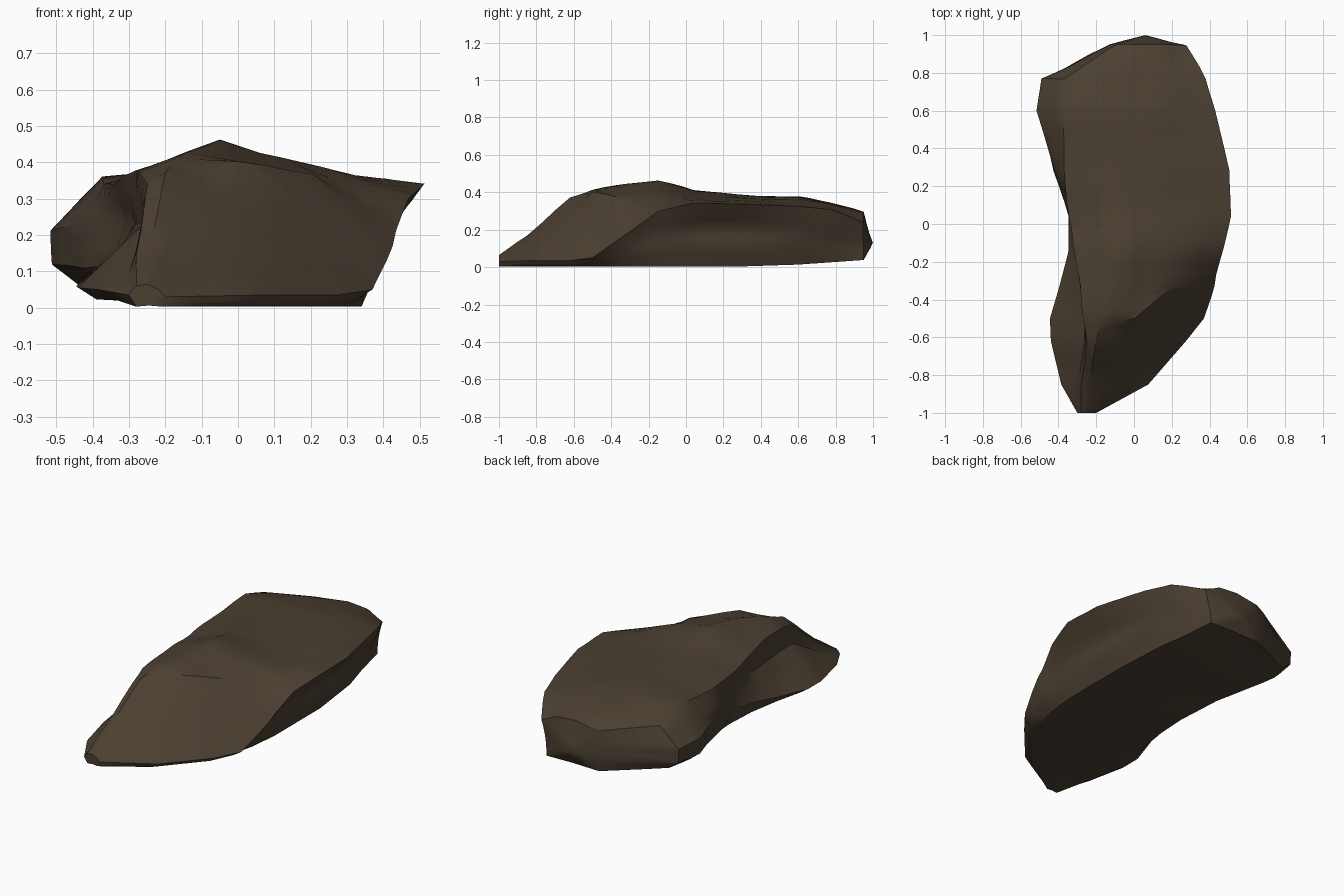
import bpy, bmesh, math
from mathutils import Vector, noise

if "Cube" in bpy.data.objects:
    bpy.data.objects.remove(bpy.data.objects["Cube"])

# Cross-sections front to back: y, base left x, then (x, z) of left bulge,
# left shoulder, crown, plateau edge, right rim, and finally base right x
SECTIONS = [
    (-1.00, -.28, -.30, .035, -.28, .06, -.25, .065, -.22, .05, -.20, .03, -.21),
    (-.85, -.34, -.385, .05, -.28, .15, -.24, .17, -.12, .125, .075, .035, .05),
    (-.62, -.39, -.44, .055, -.25, .34, -.20, .375, .02, .26, .275, .035, .25),
    (-.50, -.39, -.445, .06, -.27, .37, -.17, .41, .00, .40, .37, .05, .31),
    (-.33, -.35, -.395, .07, -.28, .375, -.09, .44, .21, .372, .43, .17, .35),
    (-.15, -.32, -.35, .09, -.31, .36, -.05, .462, .12, .42, .47, .30, .37),
    (.04, -.31, -.345, .12, -.345, .34, -.10, .41, .20, .37, .51, .34, .37),
    (.28, -.36, -.42, .11, -.37, .34, -.12, .39, .20, .37, .51, .34, .37),
    (.60, -.44, -.51, .12, -.37, .355, -.20, .378, .20, .36, .43, .325, .34),
    (.77, -.43, -.49, .12, -.37, .31, -.10, .345, .17, .335, .38, .31, .30),
    (.95, -.10, -.13, .11, -.09, .27, .05, .295, .18, .285, .28, .24, .24),
]
# Left wall halfway up, per section: hollow in the middle, full at the back
LEFT_WALL = [(-.29, .05), (-.30, .10), (-.26, .23), (-.26, .23), (-.275, .23), (-.285, .23),
             (-.31, .25), (-.42, .24), (-.51, .21), (-.49, .20), (-.12, .20)]

# One stone colour
mat = bpy.data.materials.new("dark brown stone")
mat.diffuse_color = (.070, .050, .031, 1)
mat.use_nodes = True
mat.node_tree.nodes["Principled BSDF"].inputs["Base Color"].default_value = mat.diffuse_color

# Rock body lofted through the sections; the underside lifts a little on the left and back
bm = bmesh.new()
rings = []
for s, wall in zip(SECTIONS, LEFT_WALL):
    y, rim_x, rim_z, base = s[0], s[10], s[11], s[12]
    floor = .003 + max(0, y - .45) * .07
    left_floor = floor + (.02 if -.9 < y < .1 else .05 if .1 < y < .9 else 0)
    hollow = .055 * max(0, 1 - abs(y - .2) / .5)
    under = ((rim_x + base) / 2 - hollow, floor + (rim_z - floor) * .6)
    foot = (base + (rim_x - base) * .12, floor + (rim_z - floor) * .32)
    pts = [(s[1], left_floor), (s[2], s[3]), wall, (s[4], s[5]), (s[6], s[7]), (s[8], s[9]),
           (rim_x, rim_z), under, foot, (base - (.03 if -.9 < y < .9 else 0), floor),
           (s[1] * .5 + base * .5, floor + .003)]
    rings.append([bm.verts.new((x, y, z)) for x, z in pts])
n = len(rings[0])
for a, b in zip(rings, rings[1:]):
    for i in range(n):
        j = (i + 1) % n
        bm.faces.new((a[i], a[j], b[j], b[i]))

# Blunt front end and pointed back end
bm.faces.new(rings[0][::-1])
tip = bm.verts.new((.06, 1.0, .13))
for i in range(n):
    bm.faces.new((rings[-1][i], rings[-1][(i + 1) % n], tip))

# Slightly finer mesh with uneven faces; the underside stays flat
bmesh.ops.subdivide_edges(bm, edges=bm.edges[:], cuts=2, use_grid_fill=True)
bmesh.ops.triangulate(bm, faces=[f for f in bm.faces if len(f.verts) > 4])
bmesh.ops.recalc_face_normals(bm, faces=bm.faces[:])
bm.normal_update()
moves = []
for v in bm.verts:
    fade = min(1, max(0, v.co.z - .06) / .08)
    lump = noise.noise(v.co * 5 + Vector((3.1, 7.7, 1.9)))
    moves.append((v, v.normal * fade * .012 * lump))
for v, d in moves:
    v.co += d

mesh = bpy.data.meshes.new("rock")
bm.to_mesh(mesh)
bm.free()
mesh.materials.append(mat)
rock = bpy.data.objects.new("rock", mesh)
bpy.context.collection.objects.link(rock)
bpy.context.view_layer.objects.active = rock
rock.select_set(True)
bpy.ops.object.shade_smooth_by_angle(angle=math.radians(38))
